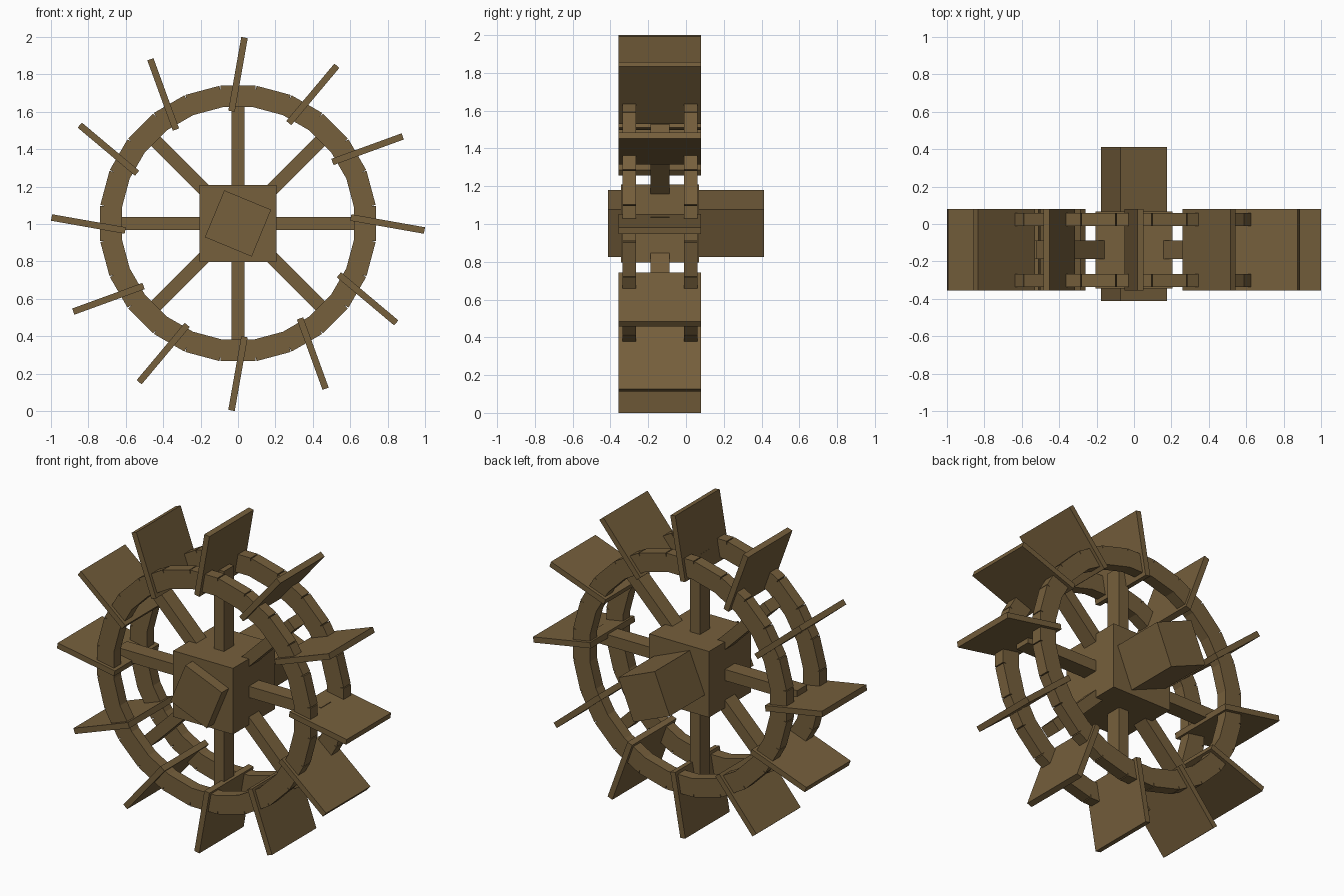
import bpy
import bmesh
from math import radians
from mathutils import Matrix

cube = bpy.data.objects.get("Cube")
if cube:
    bpy.data.objects.remove(cube, do_unlink=True)

COLOR = (0.18, 0.115, 0.045, 1)
wood = bpy.data.materials.new("brown wood")
wood.use_nodes = True
wood.diffuse_color = COLOR
wood.node_tree.nodes["Principled BSDF"].inputs["Base Color"].default_value = COLOR

CENTER_Z = 1.003
WHEEL_Y = -0.138


def radial_boxes(name, count, radius, size, y=WHEEL_Y, z=CENTER_Z, tilt=0.0):
    """Boxes repeated around the axle; size is (tangent, depth, radial)."""
    bm = bmesh.new()
    for i in range(count):
        turn = Matrix.Rotation(radians(360 * i / count), 4, 'Y')
        lean = Matrix.Rotation(radians(tilt), 4, 'Y')
        place = (Matrix.Translation((0, y, z)) @ turn
                 @ Matrix.Translation((0, 0, radius)) @ lean
                 @ Matrix.Diagonal((*size, 1)))
        bmesh.ops.create_cube(bm, size=1, matrix=place)
    mesh = bpy.data.meshes.new(name)
    bm.to_mesh(mesh)
    bm.free()
    mesh.materials.append(wood)
    obj = bpy.data.objects.new(name, mesh)
    bpy.context.collection.objects.link(obj)
    return obj


# Hub block and the square axle turned inside it
radial_boxes("hub", 1, 0, (0.412, 0.412, 0.412))
radial_boxes("axle", 1, 0, (0.271, 0.826, 0.271), y=0, tilt=22.5)

# Spokes from the hub to the rims
radial_boxes("spokes", 8, 0.4, (0.07, 0.1, 0.61))

# Two rims, each a ring of short planks
for name, side in (("front_rim", -1), ("back_rim", 1)):
    radial_boxes(name, 24, 0.679, (0.188, 0.07, 0.115), y=WHEEL_Y + side * 0.163)

# Slanted paddles across both rims
radial_boxes("paddles", 12, 0.8, (0.035, 0.437, 0.4), z=1.0, tilt=10)
